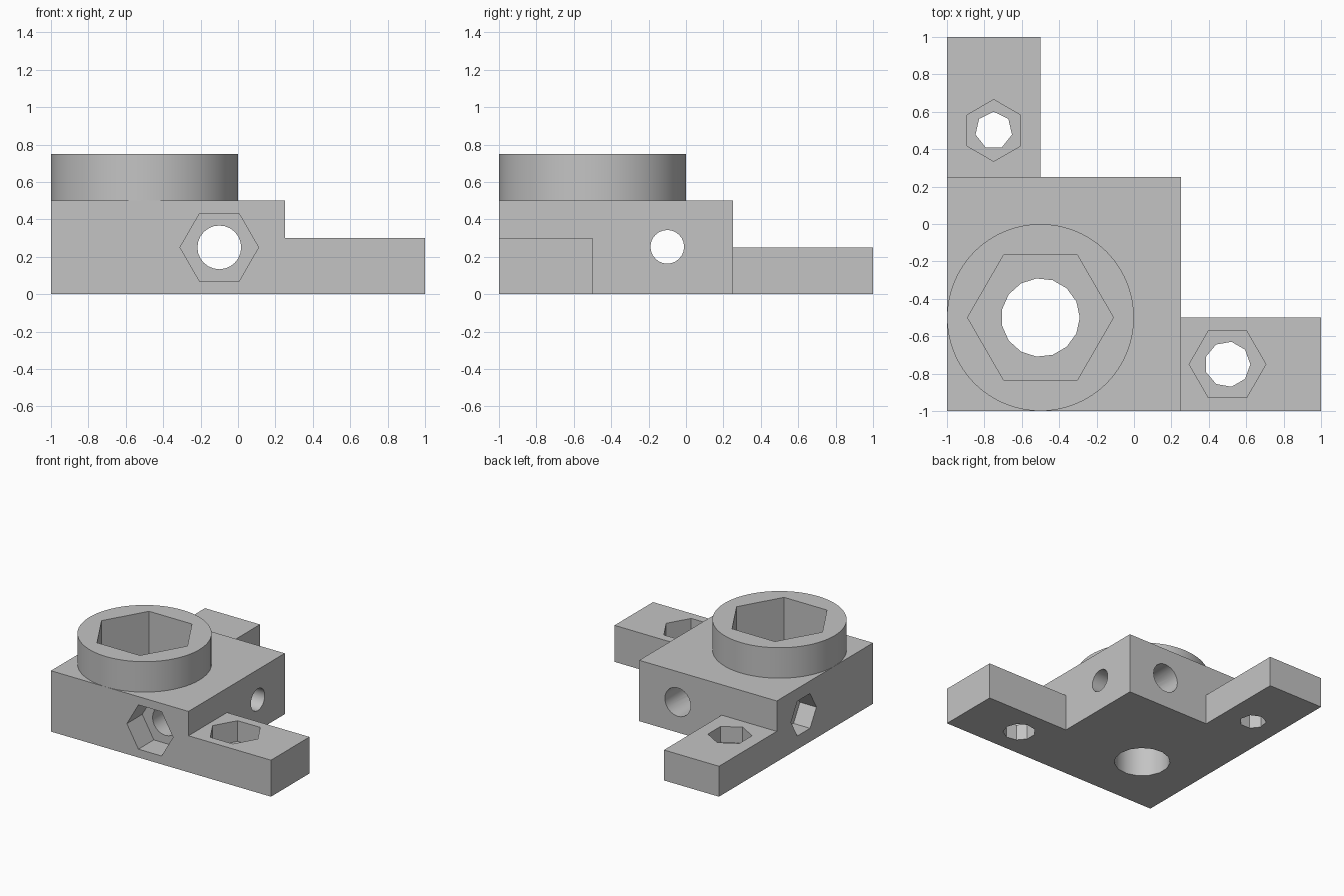
import bpy
import math
from mathutils import Matrix, Vector

cube = bpy.data.objects.get("Cube")
if cube:
    bpy.data.objects.remove(cube, do_unlink=True)

grey = bpy.data.materials.new("plain grey")
grey.use_nodes = True
grey.diffuse_color = (0.55, 0.55, 0.55, 1)
grey.node_tree.nodes["Principled BSDF"].inputs["Base Color"].default_value = (0.55, 0.55, 0.55, 1)


def block(name, lo, hi):
    """Box between two corners."""
    lo, hi = Vector(lo), Vector(hi)
    bpy.ops.mesh.primitive_cube_add(size=1)
    ob = bpy.context.object
    ob.name = name
    ob.data.transform(Matrix.Translation((lo + hi) / 2) @ Matrix.Diagonal((*(hi - lo), 1)))
    ob.data.materials.append(grey)
    return ob


def prism(name, start, end, radius, sides, first):
    """Regular prism between two points, with one corner in the direction 'first'."""
    start, end = Vector(start), Vector(end)
    axis, u = (end - start).normalized(), Vector(first)
    v = axis.cross(u)
    bpy.ops.mesh.primitive_cylinder_add(vertices=sides, radius=radius, depth=(end - start).length)
    ob = bpy.context.object
    ob.name = name
    # the primitive has its first corner on +y
    turn = Matrix((-v, u, axis)).transposed().to_4x4()
    ob.data.transform(Matrix.Translation((start + end) / 2) @ turn)
    ob.data.materials.append(grey)
    return ob


def combine(target, other, operation):
    """Apply a boolean and remove the helper."""
    other.hide_render = True
    mod = target.modifiers.new(operation.lower(), 'BOOLEAN')
    mod.operation, mod.solver, mod.object = operation, 'EXACT', other
    bpy.context.view_layer.objects.active = target
    bpy.ops.object.modifier_apply(modifier=mod.name)
    bpy.data.objects.remove(other, do_unlink=True)


# Main block with two mounting arms and a round boss
bracket = block("bracket_body", (-1, -1, 0), (0.25, 0.25, 0.5))
combine(bracket, block("right_arm", (-0.2, -1, 0), (1, -0.5, 0.3)), 'UNION')
combine(bracket, block("back_arm", (-1, -0.2, 0), (-0.5, 1, 0.25)), 'UNION')
combine(bracket, prism("round_boss", (-0.5, -0.5, 0.4), (-0.5, -0.5, 0.75), 0.4995, 96, (1, 0, 0)), 'UNION')

X, Y, Z = Vector((1, 0, 0)), Vector((0, 1, 0)), Vector((0, 0, 1))
# Each bolt: name, mouth centre, inward axis, corner direction,
# hex radius, hex depth, hole radius, hole sides, full length
bolts = [
    ("boss", Vector((-0.5, -0.5, 0.75)), -Z, X, 0.39, 0.36, 0.21, 15, 0.75),
    ("right_arm", Vector((0.5, -0.75, 0.3)), -Z, X, 0.205, 0.17, 0.122, 9, 0.3),
    ("back_arm", Vector((-0.75, 0.5, 0.25)), -Z, Y, 0.165, 0.13, 0.1, 7, 0.25),
    ("front", Vector((-0.1, -1, 0.25)), Y, X, 0.21, 0.2, 0.117, 24, 1.25),
    ("side", Vector((-1, -0.1, 0.253)), X, Y, 0.165, 0.15, 0.09, 24, 1.25),
]
# Hexagonal nut pockets and the bolt holes through them
for name, mouth, axis, first, hex_r, hex_d, hole_r, sides, length in bolts:
    out = mouth - axis * 0.1
    combine(bracket, prism(name + "_nut_pocket", out, mouth + axis * hex_d, hex_r, 6, first), 'DIFFERENCE')
    combine(bracket, prism(name + "_bolt_hole", out, mouth + axis * (length + 0.1), hole_r, sides, first), 'DIFFERENCE')

# Smooth round walls, sharp edges elsewhere
bpy.ops.object.select_all(action='DESELECT')
bracket.select_set(True)
bpy.context.view_layer.objects.active = bracket
bpy.ops.object.shade_smooth_by_angle(angle=math.radians(30))
